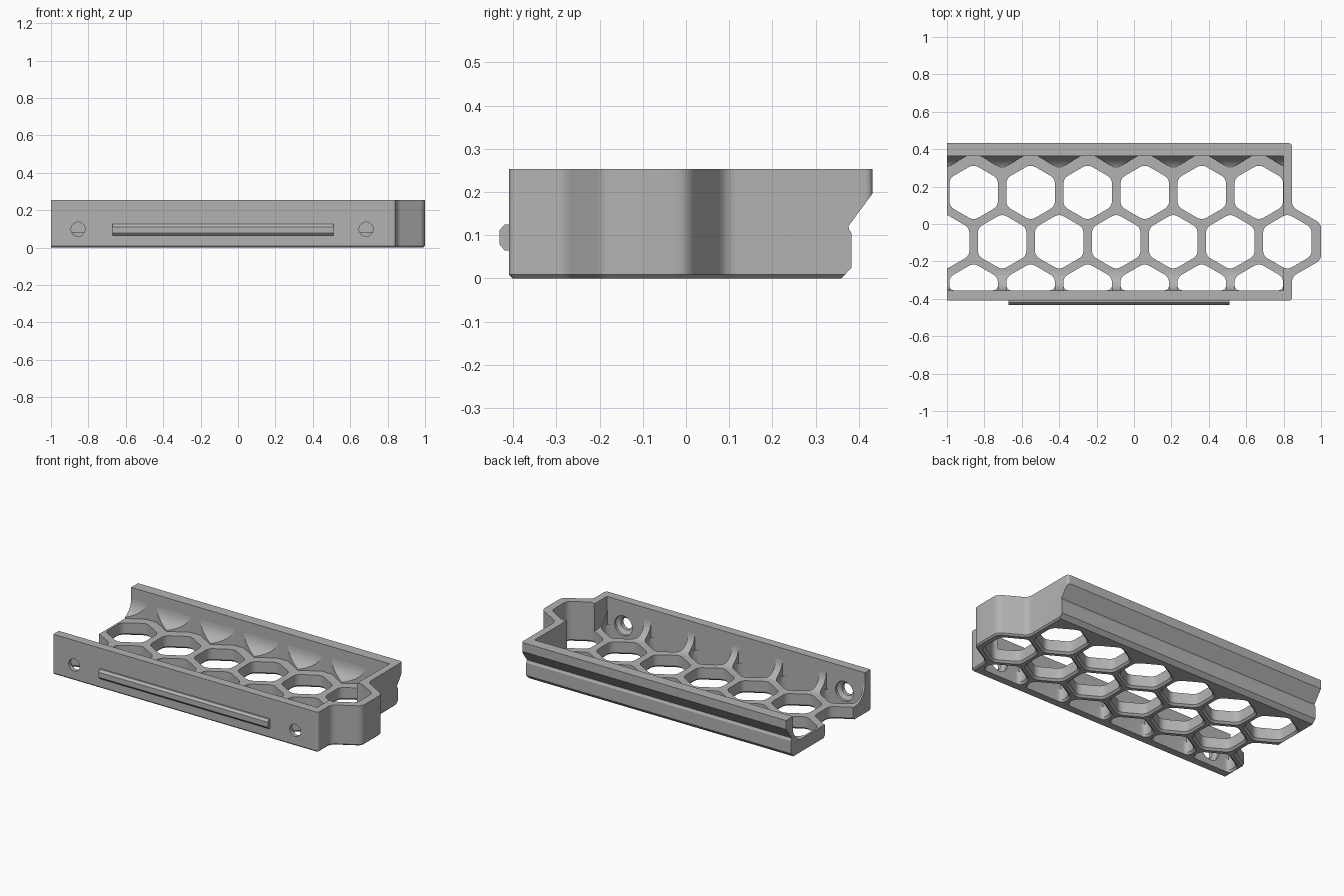
import bpy, bmesh, math
from mathutils import Vector

if "Cube" in bpy.data.objects:
    bpy.data.objects.remove(bpy.data.objects["Cube"])

grey = bpy.data.materials.new("plain grey")
grey.use_nodes = True
COLOR = (0.45, 0.45, 0.45, 1)
grey.diffuse_color = COLOR
grey.node_tree.nodes["Principled BSDF"].inputs["Base Color"].default_value = COLOR

PITCH = 0.305
ROW = PITCH * math.sqrt(3) / 2
MID_Y, MID_X = -0.095, 0.82
HEIGHT, FLOOR = 0.253, 0.08
FRONT, BACK, END = -0.41, 0.432, 0.845
INNER_FRONT, INNER_BACK, INNER_END = -0.355, 0.364, 0.80


def rounded(points, radius, steps=5):
    """Round the corners of a 2D polygon; radius may be a list."""
    out = []
    n = len(points)
    for i, p in enumerate(points):
        r = radius[i] if isinstance(radius, list) else radius
        p = Vector(p)
        if r == 0:
            out.append(p)
            continue
        a = p + (Vector(points[i - 1]) - p).normalized() * r
        b = p + (Vector(points[(i + 1) % n]) - p).normalized() * r
        for k in range(steps + 1):
            t = k / steps
            out.append(a * (1 - t) ** 2 + p * 2 * t * (1 - t) + b * t * t)
    return out


def loft(name, rings):
    """Closed solid through a list of rings of 3D points."""
    bm = bmesh.new()
    loops = [[bm.verts.new(p) for p in ring] for ring in rings]
    n = len(loops[0])
    for low, high in zip(loops, loops[1:]):
        for i in range(n):
            j = (i + 1) % n
            bm.faces.new((low[i], low[j], high[j], high[i]))
    bm.faces.new(loops[0][::-1])
    bm.faces.new(loops[-1])
    bmesh.ops.recalc_face_normals(bm, faces=bm.faces)
    mesh = bpy.data.meshes.new(name)
    bm.to_mesh(mesh)
    bm.free()
    mesh.materials.append(grey)
    obj = bpy.data.objects.new(name, mesh)
    bpy.context.collection.objects.link(obj)
    return obj


def upright(name, pts, low, high):
    return loft(name, [[(x, y, z) for x, y in pts] for z in (low, high)])


def along_x(name, pts, low, high):
    return loft(name, [[(x, y, z) for y, z in pts] for x in (low, high)])


def activate(obj):
    bpy.ops.object.select_all(action="DESELECT")
    obj.select_set(True)
    bpy.context.view_layer.objects.active = obj


def cut(obj, cutter):
    cutter.hide_render = True
    mod = obj.modifiers.new("cut", "BOOLEAN")
    mod.operation, mod.solver, mod.object = "DIFFERENCE", "EXACT", cutter
    activate(obj)
    bpy.ops.object.modifier_apply(modifier=mod.name)
    bpy.data.objects.remove(cutter)


def hexagon(cx, cy, r, y_min=-9, corner=0.03):
    w, h = r * math.sqrt(3) / 2, r / 2
    pts = [(cx, cy + r), (cx - w, cy + h)]
    if cy - h < y_min:
        pts += [(cx - w, y_min), (cx + w, y_min)]
    else:
        pts += [(cx - w, cy - h), (cx, cy - r), (cx + w, cy - h)]
    return rounded(pts + [(cx + w, cy + h)], corner)


def hex_hole(cx, cy):
    """Through hole with a flared lower rim."""
    main = hexagon(cx, cy, 0.15, INNER_FRONT)
    flare = [(cx + (x - cx) * 1.09, cy + (y - cy) * 1.09) for x, y in main]
    return loft("hole_cutter", [[(x, y, z) for x, y in ring] for ring, z in
                                ((flare, -0.01), (flare, 0), (main, 0.012), (main, 0.4))])


# Tray body with a hexagonal bulge at the right-hand end
outline = rounded([(-1, FRONT), (END, FRONT), (END, -0.281), (1, -0.193), (1, 0.003),
                   (END, 0.091), (END, BACK), (-1, BACK)],
                  [0, 0.02, 0.03, 0.03, 0.03, 0.03, 0.02, 0])
body = upright("tray_body", outline, 0, HEIGHT)

# Chamfer round the underside
bm = bmesh.new()
bm.from_mesh(body.data)
rim = [e for e in bm.edges if all(v.co.z < 0.001 for v in e.verts)
       and any(v.co.x > -0.99 for v in e.verts)]
bmesh.ops.bevel(bm, geom=rim, offset=0.009, segments=1, affect="EDGES")
bm.to_mesh(body.data)
bm.free()

# Recess below the overhanging back lip
cut(body, along_x("lip_cutter", [(0.355, -0.01), (0.36, 0), (0.383, 0.025), (0.383, 0.105),
                                 (0.378, 0.113), (0.376, 0.121), (0.433, 0.198),
                                 (0.5, 0.198), (0.5, -0.01)], -1.2, 1.2))

# Interior, open at the other end
cut(body, upright("cavity_cutter", [(-1.2, INNER_FRONT), (INNER_END, INNER_FRONT),
                                    (INNER_END, INNER_BACK), (-1.2, INNER_BACK)], FLOOR, 0.4))

# Honeycomb floor
outer_row = [MID_X - PITCH * (k + 0.5) for k in range(6)]
for k in range(7):
    cut(body, hex_hole(MID_X - PITCH * k, MID_Y))
for cx in outer_row:
    for cy in (MID_Y - ROW, MID_Y + ROW):
        cut(body, hex_hole(cx, cy))


# Curved gussets joining the floor ribs to the long walls
def gusset(name, wall, side, radius=0.1):
    arc = []
    for k in range(9):
        a = math.pi / 2 * k / 8
        arc.append((wall - side * radius * (1 - math.cos(a)),
                    FLOOR + radius * (1 - math.sin(a))))
    back = wall + side * 0.003
    pts = arc + [(arc[-1][0], FLOOR - 0.01), (back, FLOOR - 0.01), (back, FLOOR + radius)]
    return along_x(name, pts, -0.9995, INNER_END + 0.01)


back_gussets = gusset("back_gussets", INNER_BACK, 1)
front_gussets = gusset("front_gussets", INNER_FRONT, -1)
for cx in outer_row:
    cut(back_gussets, upright("scallop_cutter", hexagon(cx, MID_Y + ROW, 0.215), -0.1, 0.4))
    cut(front_gussets, upright("scallop_cutter",
                               hexagon(cx, MID_Y - ROW, 0.15, -0.375), -0.1, 0.4))

# Screw holes with a countersink on the inside
for cx in (-0.855, 0.685):
    rings = []
    for y, r in ((-0.5, 0.038), (-0.385, 0.038), (-0.37, 0.062), (-0.33, 0.062)):
        rings.append([(cx + r * math.cos(k * math.pi / 16), y, 0.098 + r * math.sin(k * math.pi / 16))
                      for k in range(32)])
    cut(body, loft("screw_cutter", rings))

# Chamfered rail on the front
rail = along_x("front_rail", [(FRONT + 0.005, 0.065), (-0.42, 0.065), (-0.432, 0.079),
                              (-0.432, 0.111), (-0.42, 0.125), (FRONT + 0.005, 0.125)],
               -0.67, 0.51)

for obj in (body, back_gussets, front_gussets):
    activate(obj)
    bpy.ops.object.shade_smooth_by_angle(angle=math.radians(28))
